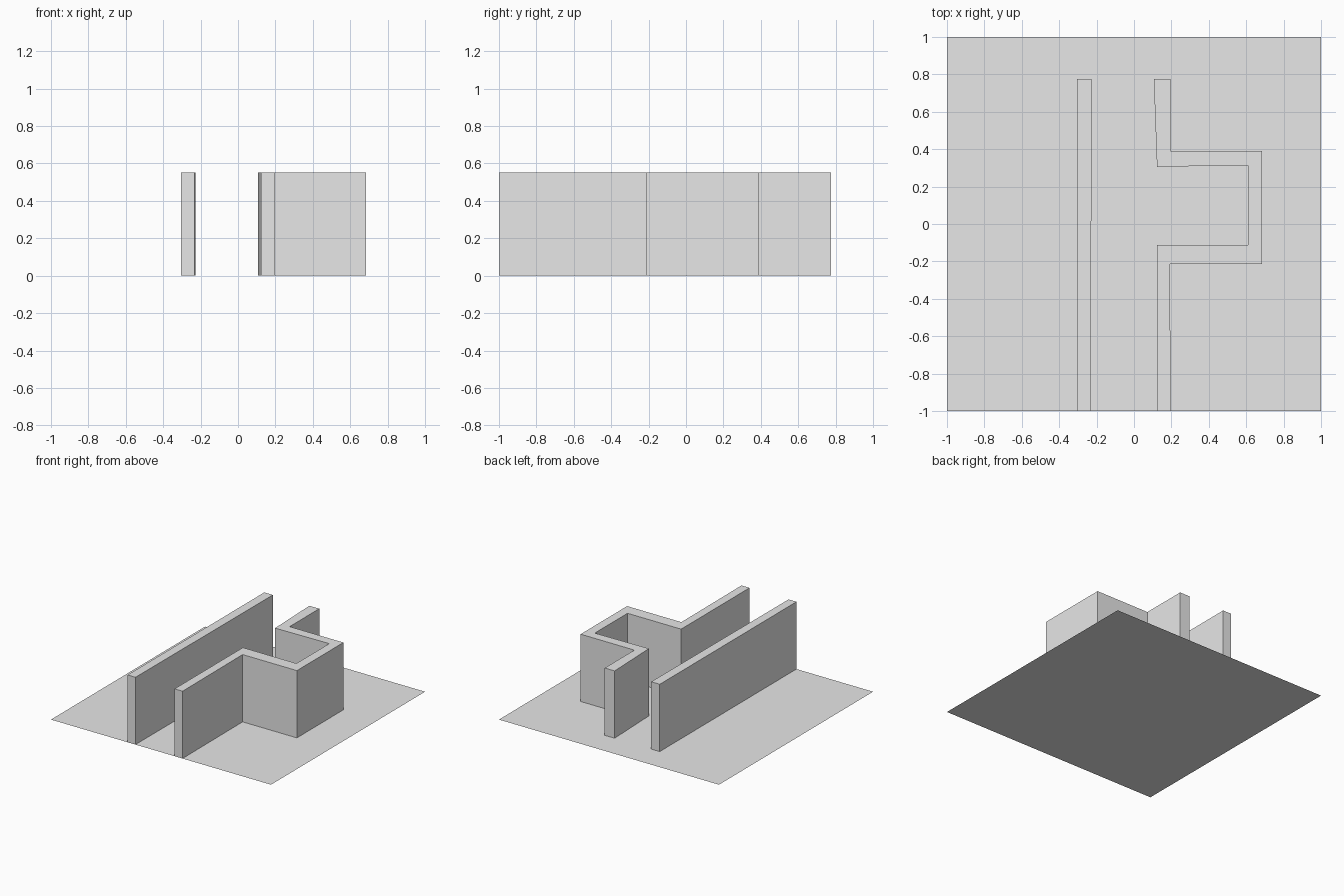
import bpy
import bmesh

if "Cube" in bpy.data.objects:
    bpy.data.objects.remove(bpy.data.objects["Cube"])

WALL_HEIGHT = 0.553

grey = bpy.data.materials.new("light grey")
grey.diffuse_color = (0.8, 0.8, 0.8, 1)
grey.use_nodes = True
grey.node_tree.nodes["Principled BSDF"].inputs["Base Color"].default_value = grey.diffuse_color

# Wall footprints, both starting and ending on the front edge (counter-clockwise)
LEFT = [(-0.232, -1), (-0.226, 0.775), (-0.304, 0.775), (-0.304, -1)]
RIGHT = [(0.196, -1), (0.192, -0.214), (0.685, -0.214), (0.685, 0.39),
         (0.196, 0.39), (0.196, 0.775), (0.106, 0.775), (0.123, 0.306),
         (0.61, 0.314), (0.61, -0.112), (0.123, -0.112), (0.123, -1)]


def make_object(name, bm):
    mesh = bpy.data.meshes.new(name)
    bm.to_mesh(mesh)
    bm.free()
    mesh.materials.append(grey)
    obj = bpy.data.objects.new(name, mesh)
    bpy.context.collection.objects.link(obj)
    return obj


def polygon(bm, points, z=0.0):
    return bm.faces.new([bm.verts.new((x, y, z)) for x, y in points])


def wall(name, outline):
    """Closed sides and top, open underneath."""
    bm = bmesh.new()
    top = polygon(bm, outline, WALL_HEIGHT)
    low = [bm.verts.new((x, y, 0)) for x, y in outline]
    high = list(top.verts)
    n = len(low)
    for i in range(n):
        j = (i + 1) % n
        bm.faces.new((low[i], low[j], high[j], high[i]))
    make_object(name, bm)


# Floor sheet with slots cut out under the walls
bm = bmesh.new()
floor = polygon(bm, [(-1, -1)] + LEFT[::-1] + RIGHT[::-1] + [(1, -1), (1, 1), (-1, 1)])
bmesh.ops.triangulate(bm, faces=[floor])
bmesh.ops.dissolve_limit(bm, angle_limit=0.01, verts=bm.verts[:], edges=bm.edges[:])
make_object("floor", bm)

# Straight wall and wall with the square alcove
wall("straight_wall", LEFT)
wall("alcove_wall", RIGHT)
